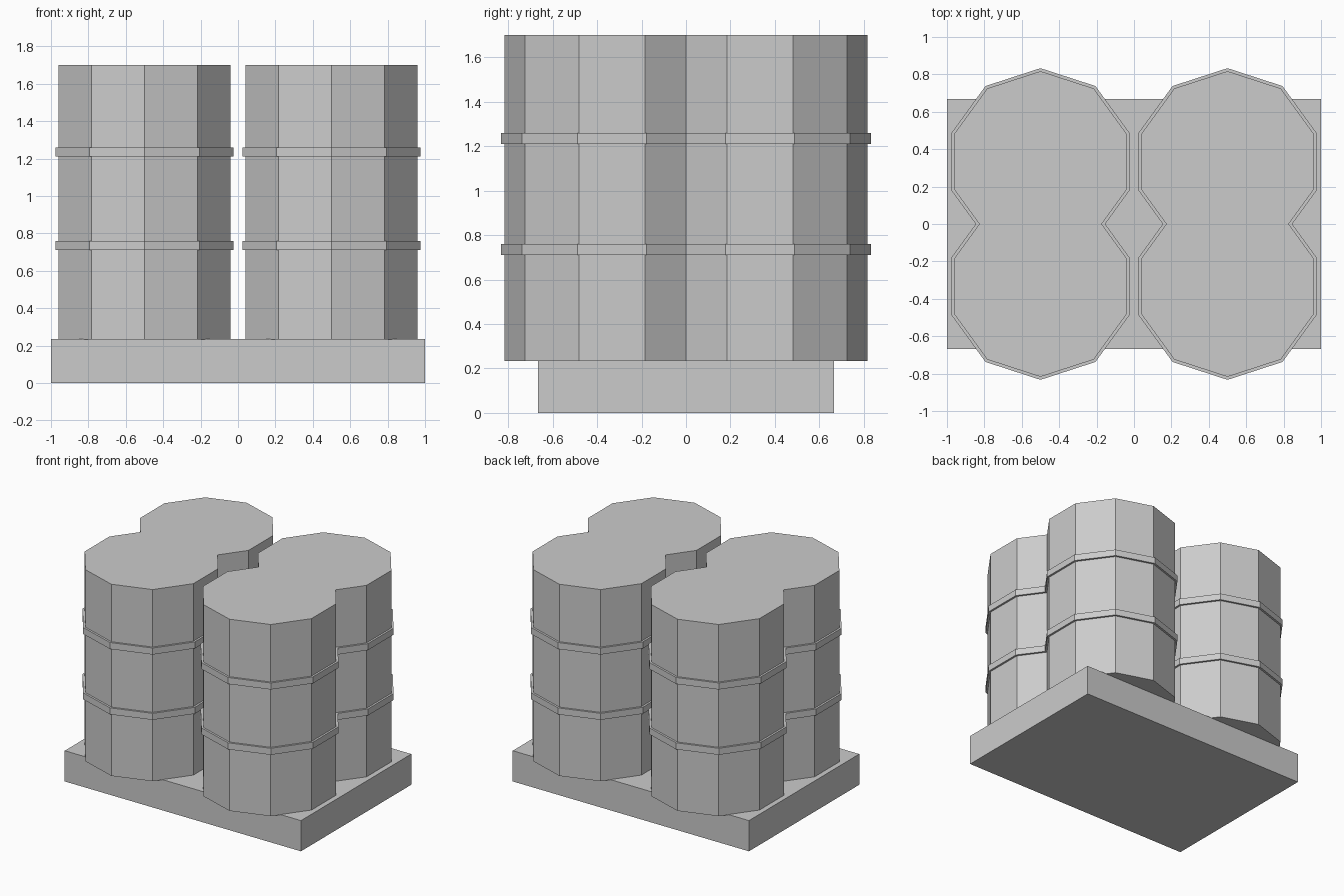
import bpy
import bmesh
from math import sin, cos, pi

cube = bpy.data.objects.get("Cube")
if cube:
    bpy.data.objects.remove(cube, do_unlink=True)

GREY = (0.6, 0.6, 0.6, 1)
grey = bpy.data.materials.new("plain_grey")
grey.use_nodes = True
grey.diffuse_color = GREY
grey.node_tree.nodes["Principled BSDF"].inputs["Base Color"].default_value = GREY

SIDES = 10
SPACING_X = 0.5      # barrel centre, across
SPACING_Y = 0.333    # barrel centre, front to back


def prism(name, outline, z0, z1):
    """Extrude a flat outline from z0 up to z1."""
    bm = bmesh.new()
    face = bm.faces.new([bm.verts.new((x, y, z0)) for x, y in outline])
    top = bmesh.ops.extrude_face_region(bm, geom=[face])["geom"]
    bmesh.ops.translate(bm, vec=(0, 0, z1 - z0),
                        verts=[v for v in top if isinstance(v, bmesh.types.BMVert)])
    bmesh.ops.recalc_face_normals(bm, faces=bm.faces)
    mesh = bpy.data.meshes.new(name)
    bm.to_mesh(mesh)
    bm.free()
    mesh.materials.append(grey)
    obj = bpy.data.objects.new(name, mesh)
    bpy.context.collection.objects.link(obj)
    return obj


def pair_outline(cx, radius):
    """Outline of two overlapping ten-sided barrels that meet at y = 0."""
    ring = [(radius * cos(pi / 2 + 2 * pi * i / SIDES),
             SPACING_Y + radius * sin(pi / 2 + 2 * pi * i / SIDES))
            for i in range(SIDES)]
    back = sorted((p for p in ring if p[1] > 0), key=lambda p: -p[0])
    # walk the back half from +x to -x over the rear vertex
    right = sorted((p for p in back if p[0] > 1e-4), key=lambda p: p[1])
    tip = max(back, key=lambda p: p[1])
    # where the sloping side crosses the middle line
    above = right[0]
    below = max((p for p in ring if p[1] <= 0 and p[0] > 1e-4), key=lambda p: p[1])
    t = above[1] / (above[1] - below[1])
    notch = above[0] + t * (below[0] - above[0])
    half = ([(notch, 0)] + right + [(0, tip[1])]
            + [(-x, y) for x, y in reversed(right)])
    full = half + [(-x, -y) for x, y in half]
    return [(cx + x, y) for x, y in full]


# Pallet
prism("pallet", [(-1, -0.667), (1, -0.667), (1, 0.667), (-1, 0.667)], 0, 0.235)

# Barrel pairs with two raised hoops each
for side, cx in (("left", SPACING_X), ("right", -SPACING_X)):
    prism(f"{side}_barrels", pair_outline(cx, 0.484), 0.233, 1.7)
    for level, z in (("lower", 0.71), ("upper", 1.21)):
        prism(f"{side}_{level}_hoop", pair_outline(cx, 0.5), z, z + 0.05)
